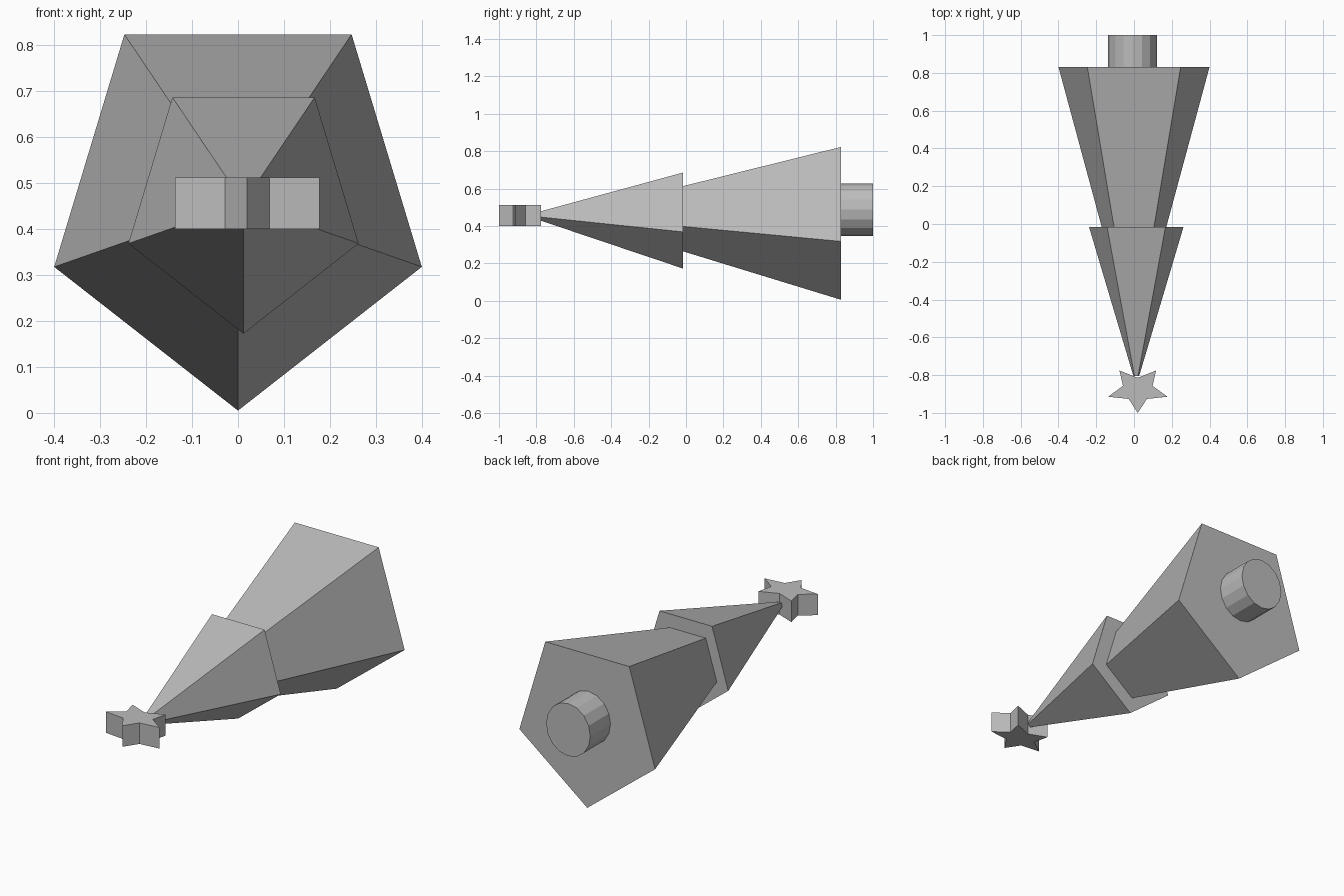
import bpy, math

cube = bpy.data.objects.get("Cube")
if cube:
    bpy.data.objects.remove(cube, do_unlink=True)

grey = bpy.data.materials.new("plain grey")
grey.use_nodes = True
grey.diffuse_color = (0.5, 0.5, 0.5, 1)
grey.node_tree.nodes["Principled BSDF"].inputs["Base Color"].default_value = (0.5, 0.5, 0.5, 1)


def ring(sides, rx, rv, inner=1.0):
    """Oval ring starting at the lowest point; inner scales every other point."""
    pts = []
    for i in range(sides):
        a = 2 * math.pi * i / sides
        k = inner if i % 2 else 1.0
        pts.append((k * rx * math.sin(a), -k * rv * math.cos(a)))
    return pts


def loft(name, start, end):
    """Join two matching 3D rings with side quads and end caps."""
    n = len(start)
    faces = [(i, (i + 1) % n, n + (i + 1) % n, n + i) for i in range(n)]
    faces += [tuple(reversed(range(n))), tuple(range(n, 2 * n))]
    mesh = bpy.data.meshes.new(name)
    mesh.from_pydata(start + end, [], faces)
    mesh.materials.append(grey)
    obj = bpy.data.objects.new(name, mesh)
    bpy.context.collection.objects.link(obj)
    # Consistent outward normals
    import bmesh
    bm = bmesh.new()
    bm.from_mesh(mesh)
    bmesh.ops.recalc_face_normals(bm, faces=bm.faces)
    bm.to_mesh(mesh)
    bm.free()
    return obj


def along_y(name, sides, cx, cz, y0, r0, y1, r1):
    """Tapered prism lying along y; r0 and r1 are (x, z) radii."""
    place = lambda y, r: [(cx + x, y, cz + z) for x, z in ring(sides, *r)]
    return loft(name, place(y0, r0), place(y1, r1))


# Two five-sided foliage tiers of the fallen tree
along_y("lower_foliage", 5, 0, 0.457, -0.015, (0.18, 0.193), 0.83, (0.42, 0.452))
along_y("upper_foliage", 5, 0.012, 0.456, -0.805, (0.016, 0.018), -0.015, (0.263, 0.284))

# Round trunk stub
along_y("trunk", 16, -0.007, 0.487, 0.83, (0.13, 0.14), 1.0, (0.13, 0.14))

# Five-pointed star at the tip, lying flat
outline = ring(10, 0.165, 0.124, inner=0.5)
star = lambda z: [(0.02 + x, -0.876 + y, z) for x, y in outline]
loft("star", star(0.40), star(0.512))
